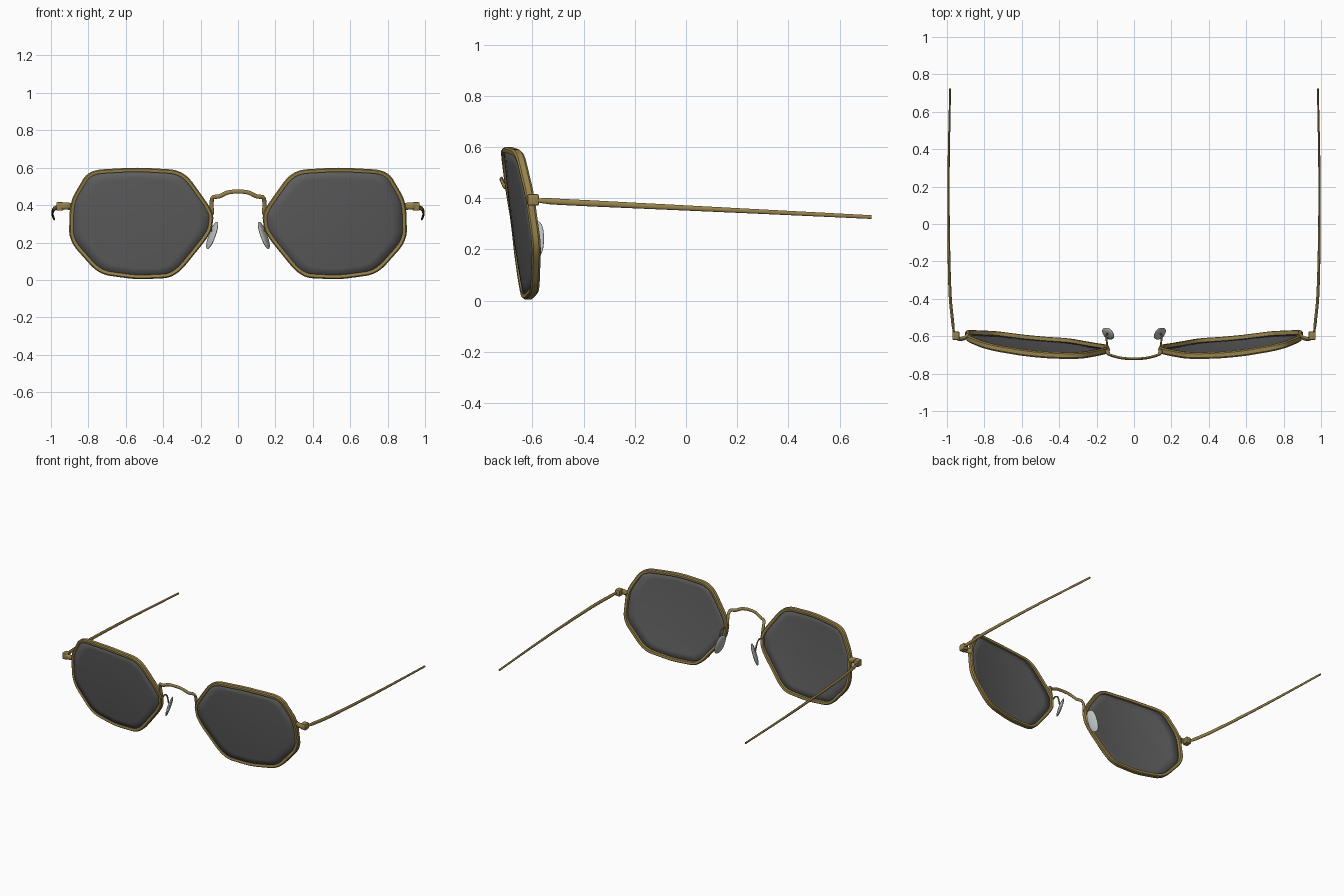
import bpy, bmesh, math
from mathutils import Vector, Matrix

if "Cube" in bpy.data.objects:
    bpy.data.objects.remove(bpy.data.objects["Cube"])


def material(name, rgba):
    m = bpy.data.materials.new(name)
    m.diffuse_color = rgba
    m.use_nodes = True
    m.node_tree.nodes["Principled BSDF"].inputs["Base Color"].default_value = m.diffuse_color
    return m


GOLD = material("antique gold", (0.31, 0.225, 0.07, 1))
SMOKE = material("smoke lens", (0.11, 0.11, 0.11, 0.92))
CLEAR = material("pale pad", (0.50, 0.52, 0.52, 1))


def finish(bm, name, mat, mirror=True, angle=40):
    bmesh.ops.recalc_face_normals(bm, faces=bm.faces)
    me = bpy.data.meshes.new(name)
    bm.to_mesh(me)
    bm.free()
    me.materials.append(mat)
    me.polygons.foreach_set("use_smooth", [True] * len(me.polygons))
    me.set_sharp_from_angle(angle=math.radians(angle))
    ob = bpy.data.objects.new(name, me)
    bpy.context.collection.objects.link(ob)
    if mirror:
        ob.modifiers.new("mirror", 'MIRROR').use_clip = True
    return ob


def ellipse(a, b, n=12):
    return [(a * math.cos(2 * math.pi * i / n), b * math.sin(2 * math.pi * i / n)) for i in range(n)]


def smooth_path(pts, steps=6):
    """Catmull-Rom through the points."""
    p = [Vector(q) for q in pts]
    p = [2 * p[0] - p[1]] + p + [2 * p[-1] - p[-2]]
    out = []
    for i in range(1, len(p) - 2):
        a, b, c, d = p[i - 1:i + 3]
        for k in range(steps):
            t = k / steps
            out.append(0.5 * (2 * b + (c - a) * t + (2 * a - 5 * b + 4 * c - d) * t * t
                              + (3 * b - a - 3 * c + d) * t ** 3))
    return out + [p[-2]]


def sweep(name, path, up, section, mat, closed=False, scale=lambda f: 1, mirror=True):
    """Sweep a (side, up) section along a path."""
    bm, rings, n = bmesh.new(), [], len(path)
    up = Vector(up)
    for i, p in enumerate(path):
        a = path[i - 1] if (i or closed) else p
        b = path[(i + 1) % n] if (i < n - 1 or closed) else p
        t = (b - a).normalized()
        side = t.cross(up).normalized()
        v = side.cross(t)
        s = scale(i / (n - 1))
        rings.append([bm.verts.new(p + side * (u * s) + v * (w * s)) for u, w in section])
    m = len(section)
    for i in range(n if closed else n - 1):
        r, q = rings[i], rings[(i + 1) % n]
        for j in range(m):
            bm.faces.new((r[j], r[(j + 1) % m], q[(j + 1) % m], q[j]))
    if not closed:
        bm.faces.new(rings[0])
        bm.faces.new(rings[-1])
    return finish(bm, name, mat, mirror)


# Curved, tilted front surface shared by rim and lens
def surf(x, z):
    return -0.684 - 0.134 * (z - 0.3) + 0.085 * (x - 0.5) + 0.23 * (x - 0.5) ** 2 + 0.1 * (z - 0.3) ** 2


# Rounded octagon outline (x, z)
corners = [Vector(c) for c in [(.29, .587), (.54, .602), (.80, .587), (.898, .42), (.905, .21),
                               (.745, .03), (.54, .002), (.335, .012), (.142, .25), (.128, .36)]]
outline = []
for i, c in enumerate(corners):
    a = c.lerp(corners[i - 1], 0.3)
    b = c.lerp(corners[(i + 1) % len(corners)], 0.3)
    for k in range(7):
        t = k / 6
        outline.append(a * (1 - t) ** 2 + c * (2 * t * (1 - t)) + b * t * t)

# Rims
path = [Vector((p.x, surf(p.x, p.y), p.y)) for p in outline]
rim_section = [(-.022, .002), (-.018, 0), (-.006, 0), (0, .007), (0, .028), (-.006, .035),
               (-.018, .035), (-.022, .033)]
sweep("rims", path, (0, 1, 0), rim_section, GOLD, closed=True)

# Lenses: concentric rings on the curved surface
bm = bmesh.new()
mid = Vector((.52, .3))
rings = []
for f in (0.97, 0.8, 0.6, 0.4, 0.2):
    pts = [mid.lerp(p, f) for p in outline]
    rings.append([bm.verts.new((p.x, surf(p.x, p.y) + .014, p.y)) for p in pts])
n = len(outline)
for r, q in zip(rings, rings[1:]):
    for j in range(n):
        bm.faces.new((r[j], r[(j + 1) % n], q[(j + 1) % n], q[j]))
hub = bm.verts.new((mid.x, surf(*mid) + .014, mid.y))
for j in range(n):
    bm.faces.new((rings[-1][j], rings[-1][(j + 1) % n], hub))
lens = finish(bm, "lenses", SMOKE)
sol = lens.modifiers.new("thickness", 'SOLIDIFY')
sol.thickness, sol.offset = .008, 0

# Bridge: one arch with both ends dropping onto the rims
half = [(.139, -.672, .35), (.141, -.682, .41), (.134, -.697, .441), (.10, -.709, .447), (.055, -.718, .467)]
arch = [(-x, y, z) for x, y, z in half] + [(0, -.721, .473)] + half[::-1]
sweep("bridge", smooth_path(arch), (0, 1, 0), ellipse(.011, .007), GOLD, mirror=False)

# End pieces reaching from rim to hinge
sweep("end_pieces", smooth_path([(.885, -.592, .39), (.905, -.609, .394), (.935, -.614, .395), (.957, -.60, .394)]),
      (0, 0, 1), ellipse(.011, .019), GOLD)

# Hinge blocks
bm = bmesh.new()
bmesh.ops.create_cube(bm, size=1, matrix=Matrix.Translation((.952, -.597, .393))
                      @ Matrix.Diagonal((.038, .045, .045, 1)))
bmesh.ops.bevel(bm, geom=bm.edges[:], offset=.006, segments=2, affect='EDGES', profile=.5)
finish(bm, "hinges", GOLD)

# Temples: slim bowed arms sloping gently down
temple = smooth_path([(.962, -.59, .392), (.972, -.50, .386), (.984, -.36, .379), (.991, -.05, .364),
                      (.991, .3, .347), (.983, .725, .326)], 8)
sweep("temples", temple, (0, 0, 1), ellipse(.008, .012), GOLD,
      scale=lambda f: min(.6 + 3 * f, 1.0) - .4 * max(0, f - .4) / .6)

# Nose pads: flattened rounded ovals
bm = bmesh.new()
bmesh.ops.create_uvsphere(bm, u_segments=24, v_segments=16, radius=1)
for v in bm.verts:
    v.co = Vector((v.co.x * .011, math.copysign(abs(v.co.y) ** .8, v.co.y) * .034,
                   math.copysign(abs(v.co.z) ** .85, v.co.z) * .076))
bm.transform(Matrix.Translation((.138, -.586, .238)) @ Matrix.Rotation(math.radians(-20), 4, 'Y')
             @ Matrix.Rotation(math.radians(-25), 4, 'Z'))
finish(bm, "nose_pads", CLEAR, angle=80)

# Pad arms: small hooked wires
sweep("pad_arms", smooth_path([(.142, -.655, .33), (.146, -.625, .335), (.148, -.597, .315), (.142, -.587, .26)]),
      (1, 0, 0), ellipse(.005, .005, 8), GOLD)
